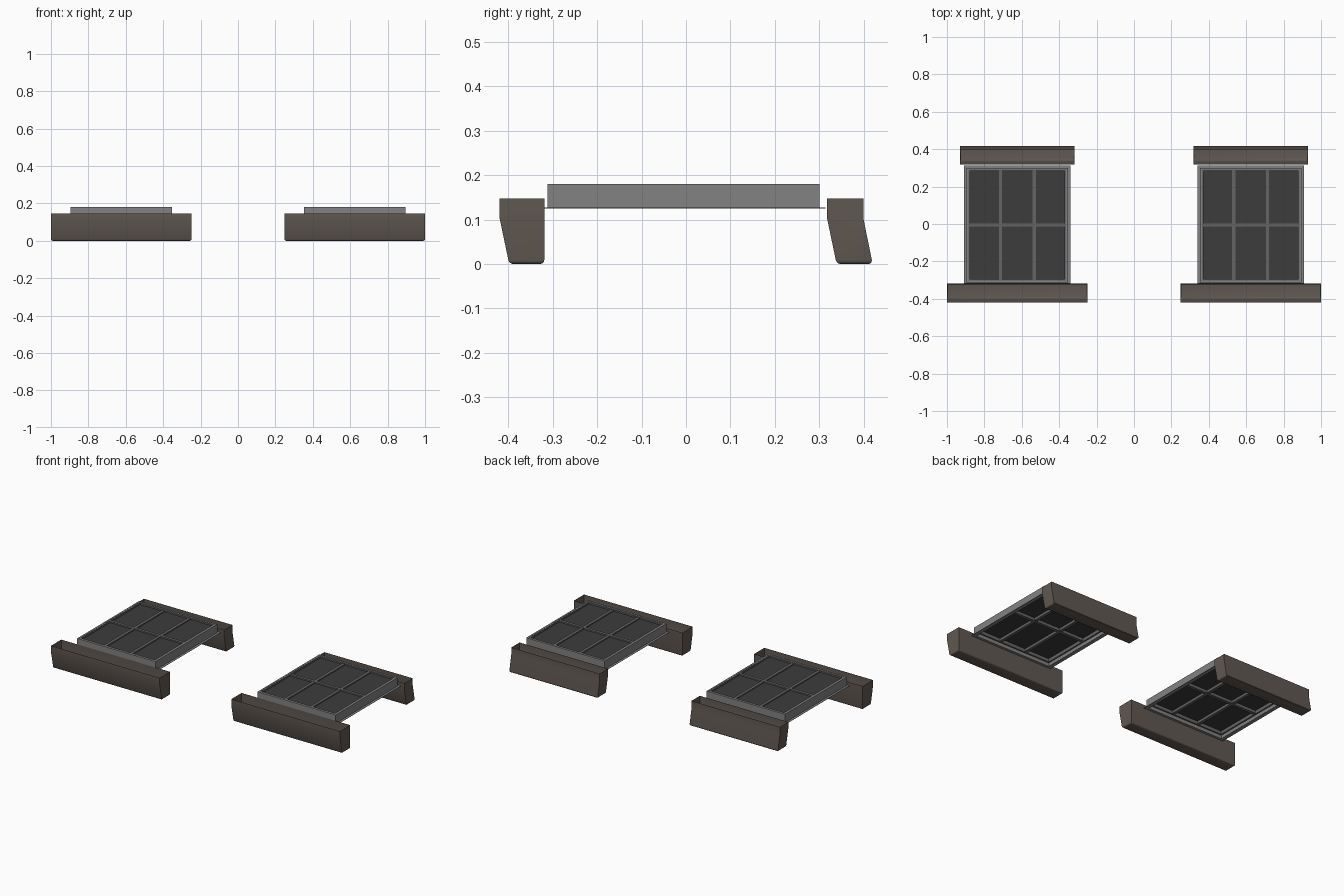
import bpy, bmesh

if "Cube" in bpy.data.objects:
    bpy.data.objects.remove(bpy.data.objects["Cube"])


def material(name, rgb):
    m = bpy.data.materials.new(name)
    m.diffuse_color = (*rgb, 1)
    m.use_nodes = True
    m.node_tree.nodes["Principled BSDF"].inputs["Base Color"].default_value = m.diffuse_color
    return m


STONE = material("brown stone", (0.118, 0.098, 0.084))
TRIM = material("light grey trim", (0.23, 0.225, 0.225))
SASH = material("mid grey sash", (0.13, 0.13, 0.13))
GLASS = material("dark glass", (0.045, 0.045, 0.045))


def finish(name, bm, mat, smooth=False):
    bmesh.ops.recalc_face_normals(bm, faces=bm.faces[:])
    me = bpy.data.meshes.new(name)
    bm.to_mesh(me)
    bm.free()
    me.materials.append(mat)
    ob = bpy.data.objects.new(name, me)
    bpy.context.collection.objects.link(ob)
    if smooth:
        bpy.context.view_layer.objects.active = ob
        ob.select_set(True)
        bpy.ops.object.shade_smooth_by_angle(angle=0.6)
        ob.select_set(False)
    return ob


def ledge(name, x0, x1, profile):
    """Shell extruded along x, open at the wall side (top)."""
    bm = bmesh.new()
    a = [bm.verts.new((x0, y, z)) for y, z in profile]
    b = [bm.verts.new((x1, y, z)) for y, z in profile]
    bm.faces.new(a)
    bm.faces.new(b[::-1])
    for i in range(len(profile) - 1):
        bm.faces.new((a[i], b[i], b[i + 1], a[i + 1]))
    low = [e for e in bm.edges if all(v.co.z < 0.01 for v in e.verts)]
    bmesh.ops.bevel(bm, geom=low, offset=0.009, segments=3, profile=0.5, affect='EDGES')
    finish(name, bm, STONE, True)


def ring(name, outer, inner, z0, z1, mat):
    """Rectangular ring; each rectangle is (x0, x1, y0, y1)."""
    bm = bmesh.new()

    def loop(r, z):
        x0, x1, y0, y1 = r
        return [bm.verts.new((x, y, z)) for x, y in ((x0, y0), (x1, y0), (x1, y1), (x0, y1))]
    loops = [loop(outer, z0), loop(outer, z1), loop(inner, z1), loop(inner, z0)]
    for k in range(4):
        p, q = loops[k], loops[(k + 1) % 4]
        for i in range(4):
            j = (i + 1) % 4
            bm.faces.new((p[i], p[j], q[j], q[i]))
    finish(name, bm, mat)


def box(name, x0, x1, y0, y1, z0, z1, mat):
    bm = bmesh.new()
    bmesh.ops.create_cube(bm, size=1)
    for v in bm.verts:
        v.co = ((x0 + x1) / 2 + v.co.x * (x1 - x0),
                (y0 + y1) / 2 + v.co.y * (y1 - y0),
                (z0 + z1) / 2 + v.co.z * (z1 - z0))
    finish(name, bm, mat)


SILL = [(-0.42, 0.147), (-0.42, 0.105), (-0.398, 0), (-0.319, 0), (-0.319, 0.147)]
LINTEL = [(0.317, 0.147), (0.317, 0.105), (0.339, 0), (0.42, 0), (0.399, 0.105), (0.399, 0.147)]

for side, cx in (("left", -0.624), ("right", 0.624)):
    # stone ledges below and above the window
    ledge(side + "_sill", cx - 0.376, cx + 0.376, SILL)
    ledge(side + "_lintel", cx - 0.306, cx + 0.306, LINTEL)

    def rect(h, y0, y1):
        return (cx - h, cx + h, y0, y1)
    # outer frame with a thin front flange
    ring(side + "_flange", rect(0.285, -0.318, 0.314), rect(0.262, -0.302, 0.292), 0.125, 0.127, TRIM)
    ring(side + "_frame", rect(0.271, -0.312, 0.3005), rect(0.261, -0.302, 0.2915), 0.1255, 0.18, TRIM)
    # sash, glazing bars and glass
    ring(side + "_sash", rect(0.261, -0.302, 0.2915), rect(0.252, -0.293, 0.2825), 0.146, 0.179, SASH)
    for i, dx in enumerate((-0.09, 0.09)):
        box(f"{side}_upright_bar_{i + 1}", cx + dx - 0.009, cx + dx + 0.009, -0.293, 0.2825, 0.15, 0.177, SASH)
    box(side + "_cross_bar", cx - 0.252, cx + 0.252, -0.014, 0.004, 0.149, 0.178, SASH)
    box(side + "_glass", cx - 0.255, cx + 0.255, -0.296, 0.2855, 0.166, 0.17, GLASS)
